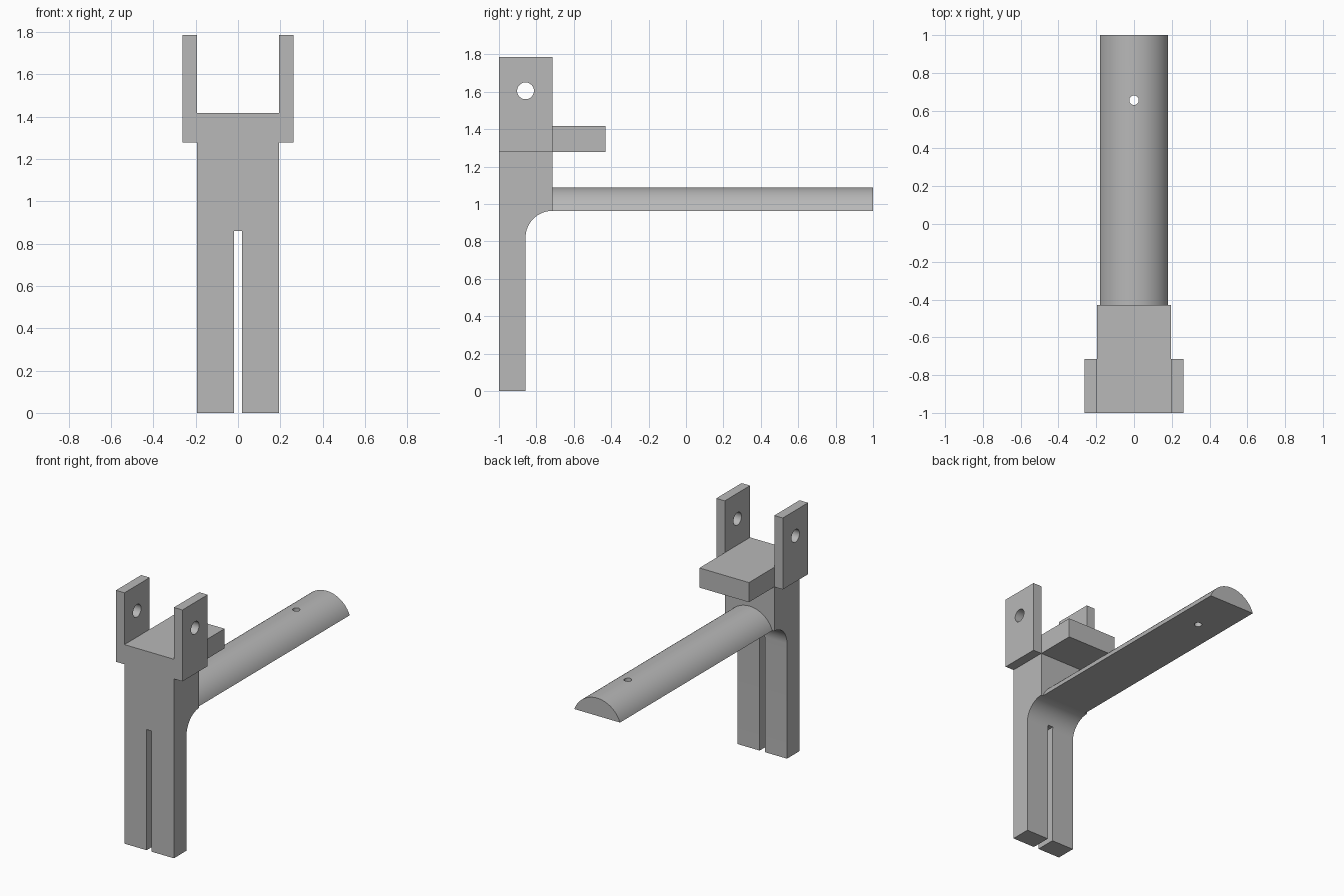
import bpy
import bmesh
from math import sin, cos, pi, asin, radians
from mathutils import Vector, Matrix

cube = bpy.data.objects.get("Cube")
if cube:
    bpy.data.objects.remove(cube, do_unlink=True)

grey = bpy.data.materials.new("plain_grey")
grey.use_nodes = True
COLOUR = (0.48, 0.48, 0.48, 1)
grey.diffuse_color = COLOUR
grey.node_tree.nodes["Principled BSDF"].inputs["Base Color"].default_value = COLOUR


def finish(name, bm):
    bmesh.ops.recalc_face_normals(bm, faces=bm.faces)
    mesh = bpy.data.meshes.new(name)
    bm.to_mesh(mesh)
    bm.free()
    mesh.materials.append(grey)
    obj = bpy.data.objects.new(name, mesh)
    bpy.context.collection.objects.link(obj)
    return obj


def prism(name, points, offset):
    """Extrude a closed outline along an offset vector."""
    bm = bmesh.new()
    face = bm.faces.new([bm.verts.new(p) for p in points])
    out = bmesh.ops.extrude_face_region(bm, geom=[face], use_keep_orig=True)
    moved = [v for v in out["geom"] if isinstance(v, bmesh.types.BMVert)]
    bmesh.ops.translate(bm, verts=moved, vec=Vector(offset))
    return finish(name, bm)


def box(name, low, high):
    x, y, z = low
    X, Y, Z = high
    return prism(name, [(x, y, z), (X, y, z), (X, Y, z), (x, Y, z)], (0, 0, Z - z))


def rod(name, centre, radius, length, axis):
    bm = bmesh.new()
    turn = Matrix.Rotation(pi / 2, 4, "Y") if axis == "X" else Matrix()
    bmesh.ops.create_cone(bm, cap_ends=True, segments=40, radius1=radius, radius2=radius,
                          depth=length, matrix=Matrix.Translation(centre) @ turn)
    return finish(name, bm)


def cut(obj, cutter):
    """Subtract the cutter, bake the result and remove the cutter."""
    cutter.hide_render = True
    mod = obj.modifiers.new("cut", "BOOLEAN")
    mod.operation = "DIFFERENCE"
    mod.solver = "EXACT"
    mod.object = cutter
    bpy.context.view_layer.objects.active = obj
    bpy.ops.object.modifier_apply(modifier=mod.name)
    bpy.data.objects.remove(cutter, do_unlink=True)


def smooth(obj):
    bpy.ops.object.select_all(action="DESELECT")
    obj.select_set(True)
    bpy.context.view_layer.objects.active = obj
    bpy.ops.object.shade_smooth_by_angle(angle=radians(30))


# Shared dimensions
W = 0.195
FRONT, BACK, LEG_BACK = -1.0, -0.715, -0.858
ARM_Z, SHELF_Z, SHELF_TOP = 0.963, 1.278, 1.418
R = BACK - LEG_BACK

# Post with filleted underside and overhanging shelf
fillet = [(BACK - R * cos(a), ARM_Z - R + R * sin(a))
          for a in [i * pi / 32 for i in range(17)]]
side = [(FRONT, 0), (LEG_BACK, 0)] + fillet + [
    (BACK, SHELF_Z), (-0.43, SHELF_Z), (-0.43, SHELF_TOP), (FRONT, SHELF_TOP)]
post = prism("forked_post", [(-W, y, z) for y, z in side], (2 * W, 0, 0))

# Slot splitting the lower post into two legs
cut(post, box("slot_cutter", (-0.02, -1.2, -0.1), (0.02, -0.5, 0.86)))
smooth(post)

# Side lugs with pin holes
for label, s in (("left", 1), ("right", -1)):
    xs = sorted((s * W, s * 0.262))
    lug = box(label + "_lug", (xs[0], FRONT, SHELF_Z), (xs[1], BACK, 1.787))
    cut(lug, rod("pin_cutter", (s * 0.23, -0.858, 1.605), 0.045, 0.3, "X"))
    smooth(lug)

# Domed arm with a flat underside and a vertical hole
half, rise = 0.18, 0.126
radius = (half ** 2 + rise ** 2) / (2 * rise)
spread = asin(half / radius)
angles = [spread * (i / 20 - 1) for i in range(41)]
dome = [(radius * sin(a), BACK, ARM_Z + rise - radius + radius * cos(a)) for a in angles]
arm = prism("domed_arm", dome, (0, 1 - BACK, 0))
cut(arm, rod("arm_hole_cutter", (0, 0.655, 1.03), 0.025, 0.5, "Z"))
smooth(arm)
